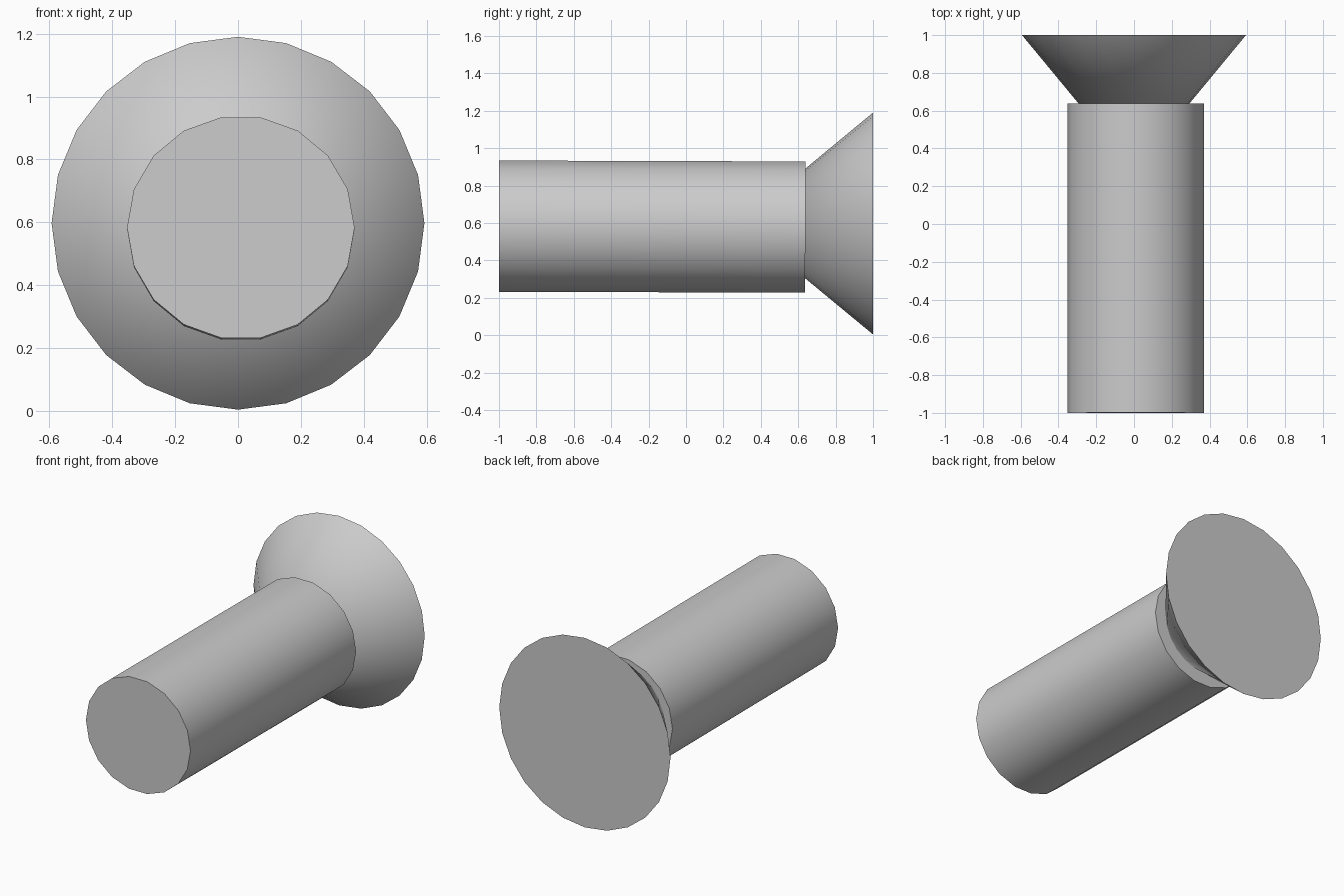
import bpy
from math import radians, pi
from mathutils import Vector

if "Cube" in bpy.data.objects:
    bpy.data.objects.remove(bpy.data.objects["Cube"])


def tapered(name, sides, r_front, r_back, front, back, turn=0.0, squash=1.0):
    """Capped cone or cylinder running from the front point to the back point."""
    front, back = Vector(front), Vector(back)
    axis = back - front
    bpy.ops.mesh.primitive_cone_add(vertices=sides, radius1=r_front, radius2=r_back,
                                    depth=axis.length)
    obj = bpy.context.object
    obj.name = name
    # local vertex 0 lies on +Y, so spin it before laying the axis along +Y
    for v in obj.data.vertices:
        x, y, z = v.co
        if turn:
            x, y = y, -x
        v.co = (x, y * squash, z)
    tilt = (axis.z / axis.y)
    obj.rotation_euler = (-pi / 2 + tilt, 0, 0)
    obj.location = (front + back) / 2
    bpy.ops.object.transform_apply(location=True, rotation=True, scale=True)
    bpy.ops.object.shade_smooth_by_angle(angle=radians(40))
    return obj


# Long barrel, very slightly drooping towards the back
tapered("barrel", 18, 0.362, 0.362, (0.009, -1.0, 0.583), (0.009, 0.638, 0.578),
        turn=1, squash=0.984)

# Flared cone at the back, its point buried inside the barrel
tapered("flared_end", 24, 0.0, 0.593, (0, 0.283, 0.597), (0, 1.0, 0.597))
